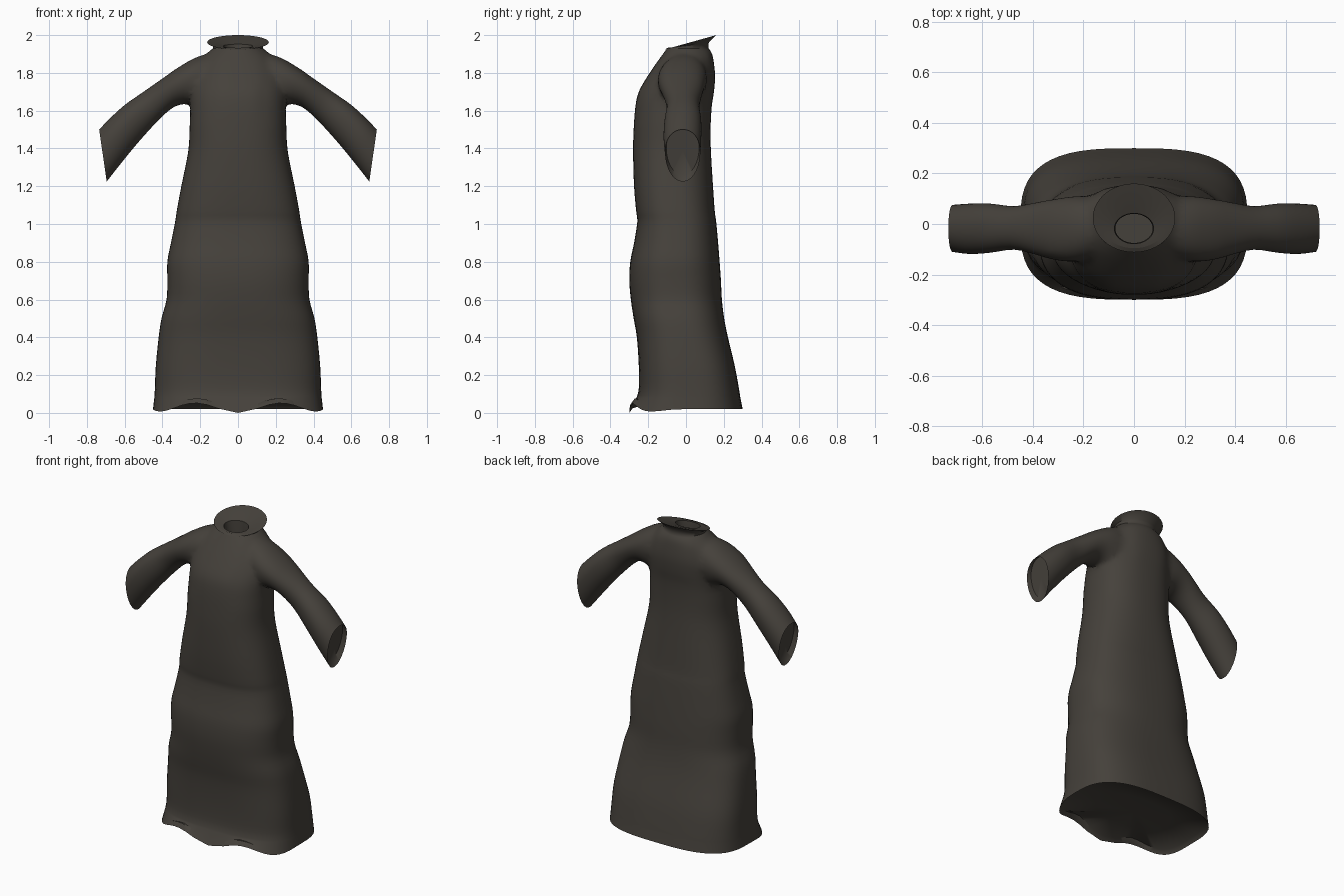
import bpy, bmesh, math
from mathutils import Vector

if "Cube" in bpy.data.objects:
    bpy.data.objects.remove(bpy.data.objects["Cube"])

SIDES = 56
cloth = bpy.data.materials.new("dark brown cloth")
cloth.diffuse_color = (0.060, 0.053, 0.044, 1)
cloth.use_nodes = True
cloth.node_tree.nodes["Principled BSDF"].inputs["Base Color"].default_value = cloth.diffuse_color


def smooth_rows(rows, steps):
    """Catmull-Rom interpolation between rows of numbers."""
    out = []
    for i in range(len(rows) - 1):
        a, b = rows[max(i - 1, 0)], rows[i]
        c, d = rows[i + 1], rows[min(i + 2, len(rows) - 1)]
        for s in range(steps):
            t = s / steps
            out.append([0.5 * (2 * q + (r - p) * t + (2 * p - 5 * q + 4 * r - u) * t * t
                               + (3 * q - p - 3 * r + u) * t ** 3)
                        for p, q, r, u in zip(a, b, c, d)])
    return out + [list(rows[-1])]


def unit_ring(n):
    """Rounded-box outline: exponent 2 is an ellipse, higher is boxier."""
    pts = []
    for i in range(SIDES):
        a = 2 * math.pi * i / SIDES
        c, s = math.cos(a), math.sin(a)
        pts.append((math.copysign(abs(c) ** (2 / n), c), math.copysign(abs(s) ** (2 / n), s)))
    return pts


def loft(name, rings):
    """Closed solid skinned through rings, with a centre point at both ends."""
    bm = bmesh.new()
    loops = [[bm.verts.new(p) for p in ring] for ring in rings]
    for a, b in zip(loops, loops[1:]):
        for i in range(SIDES):
            j = (i + 1) % SIDES
            bm.faces.new((a[i], a[j], b[j], b[i]))
    for ring in (loops[0], loops[-1]):
        mid = bm.verts.new(sum((v.co for v in ring), Vector()) / SIDES)
        for i in range(SIDES):
            bm.faces.new((ring[i], ring[(i + 1) % SIDES], mid))
    bmesh.ops.recalc_face_normals(bm, faces=bm.faces)
    mesh = bpy.data.meshes.new(name)
    bm.to_mesh(mesh)
    bm.free()
    mesh.materials.append(cloth)
    obj = bpy.data.objects.new(name, mesh)
    bpy.context.collection.objects.link(obj)
    return obj


def body_ring(z, hw, yf, yb, n, tilt=0.0):
    """Horizontal ring; tilt raises the back edge and lowers the front."""
    cy, hy = (yf + yb) / 2, (yb - yf) / 2
    return [Vector((hw * u, cy + hy * v, z + tilt * v)) for u, v in unit_ring(n)]


# gown body: height, half width, front y, back y, boxiness
gown = [
    (0.08, .443, -.262, .288, 3.0), (0.13, .440, -.250, .280, 3.0),
    (0.25, .435, -.250, .258, 3.0), (0.40, .420, -.260, .222, 2.8),
    (0.50, .405, -.277, .202, 2.7), (0.60, .378, -.292, .190, 2.6),
    (0.70, .374, -.300, .185, 2.6), (0.80, .374, -.295, .178, 2.6),
    (0.90, .355, -.275, .170, 2.6), (1.01, .333, -.258, .160, 2.6),
    (1.07, .324, -.264, .152, 2.6), (1.20, .300, -.275, .143, 2.5),
    (1.38, .264, -.280, .132, 2.4), (1.50, .256, -.277, .130, 2.4),
    (1.62, .254, -.268, .136, 2.4), (1.70, .250, -.250, .148, 2.4),
    (1.78, .240, -.205, .154, 2.3), (1.85, .215, -.158, .148, 2.2),
    (1.90, .170, -.122, .138, 2.1), (1.93, .132, -.100, .120, 2.0),
]
# wavy hem, with the underside rising inside it
hem = body_ring(0.02, .450, -.300, .300, 3.0)
for p in hem:
    if p.y < -0.05:
        k = min(1, (-0.05 - p.y) / 0.18)
        p.z += k * (0.006 - 0.026 * math.cos(2 * math.pi * p.x / 0.45))
    p.z = max(p.z, 0.0)
under = [Vector((p.x * .96, p.y * .94, p.z + 0.025)) for p in hem]
under_mid = [Vector((p.x * .5, p.y * .5, 0.06)) for p in hem]
rings = [under_mid, under, hem] + [body_ring(*r) for r in smooth_rows(gown, 3)]
# flared collar, then the neck opening inside it
rings += [body_ring(1.945, .134, -.096, .118, 2.0, .012),
          body_ring(1.962, .163, -.112, .160, 2.0, .038),
          body_ring(1.956, .130, -.098, .115, 2.0, .028),
          body_ring(1.942, .078, -.078, .042, 2.0, .010),
          body_ring(1.900, .074, -.075, .040, 2.0),
          body_ring(1.800, .074, -.075, .040, 2.0)]
robe = loft("robe", rings)

# sleeve: top x, z, bottom x, z, front y, back y
sleeve = [
    (.10, 1.885, .10, 1.62, -.110, .090), (.20, 1.895, .21, 1.61, -.145, .112),
    (.30, 1.840, .285, 1.64, -.148, .102), (.40, 1.770, .36, 1.605, -.122, .085),
    (.50, 1.700, .44, 1.530, -.101, .070), (.60, 1.630, .53, 1.430, -.113, .080),
    (.68, 1.557, .61, 1.333, -.118, .080), (.735, 1.50, .695, 1.225, -.110, .075),
]


def sleeve_ring(side, xt, zt, xb, zb, yf, yb):
    top, bot = Vector((xt, 0, zt)), Vector((xb, 0, zb))
    cy, hy = (yf + yb) / 2, (yb - yf) / 2
    ring = []
    for u, v in unit_ring(2.1):
        p = (top + bot) / 2 + (top - bot) / 2 * v
        ring.append(Vector((side * p.x, cy + hy * u * (1 + 0.1 * v), p.z)))
    return ring


for side, word in ((-1, "left"), (1, "right")):
    loops = [sleeve_ring(side, *r) for r in smooth_rows(sleeve, 3)]
    # recessed cuff opening
    cuff = loops[-1]
    mid = sum(cuff, Vector()) / SIDES
    loops.append([mid + (p - mid) * 0.93 + Vector((-side * .025, 0, .025)) for p in cuff])
    arm = loft(word + "_sleeve", loops)
    # join the sleeve to the gown
    mod = robe.modifiers.new(word + "_join", 'BOOLEAN')
    mod.operation, mod.solver, mod.object = 'UNION', 'EXACT', arm
    arm.hide_render = True

# bake the joins and remove the helper sleeves
deps = bpy.context.evaluated_depsgraph_get()
joined = bpy.data.meshes.new_from_object(robe.evaluated_get(deps))
robe.modifiers.clear()
robe.data = joined
for word in ("left", "right"):
    bpy.data.objects.remove(bpy.data.objects[word + "_sleeve"])

# soften the shoulder and armpit seams
bm = bmesh.new()
bm.from_mesh(joined)
bmesh.ops.remove_doubles(bm, verts=bm.verts, dist=0.002)
seam = [v for v in bm.verts if 0.12 < abs(v.co.x) < 0.33 and 1.56 < v.co.z < 1.915]
for _ in range(6):
    bmesh.ops.smooth_vert(bm, verts=seam, factor=0.5, use_axis_x=True,
                          use_axis_y=True, use_axis_z=True)
bm.to_mesh(joined)
bm.free()

bpy.context.view_layer.objects.active = robe
robe.select_set(True)
bpy.ops.object.shade_smooth_by_angle(angle=math.radians(50))
